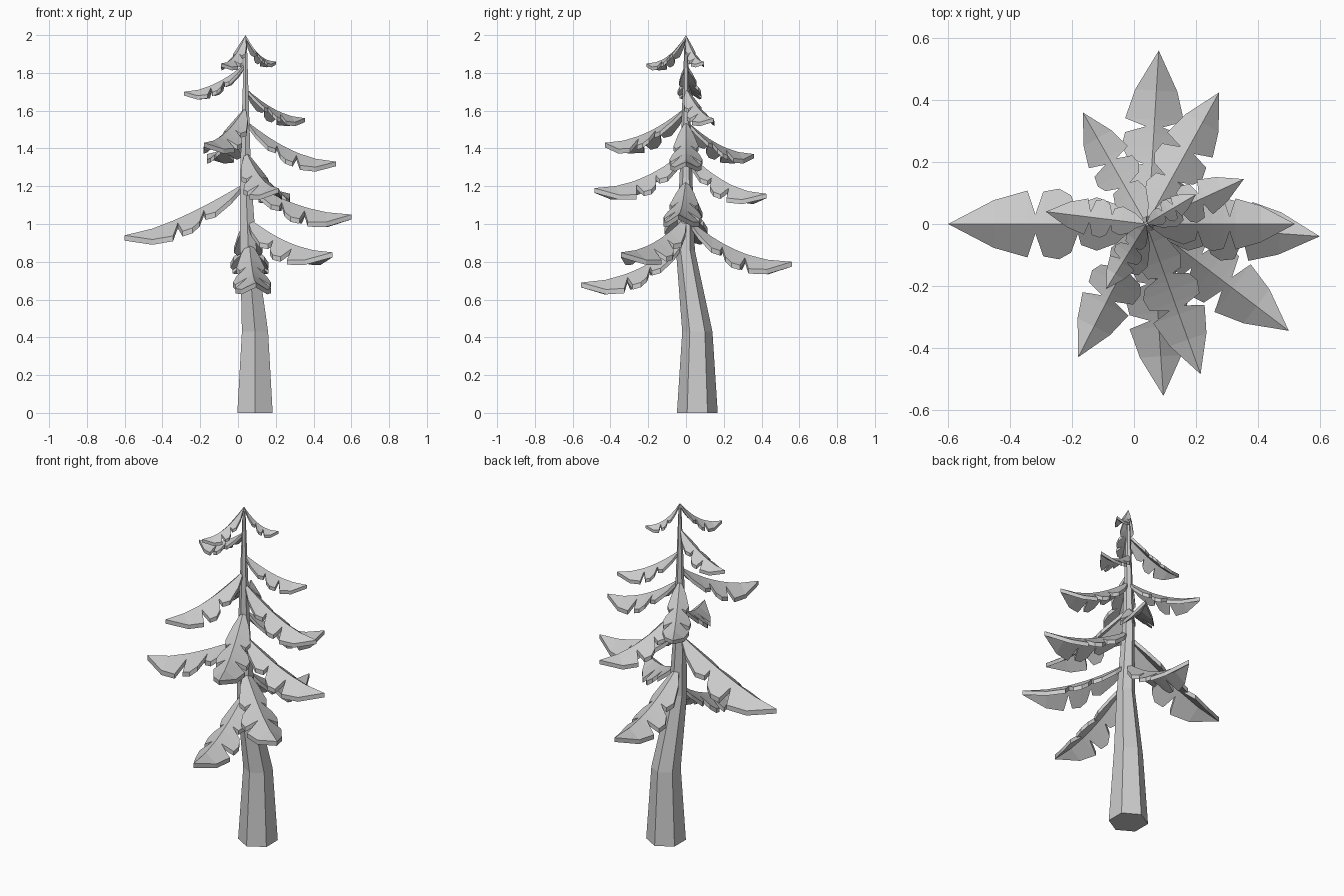
import bpy, bmesh, math
from mathutils import Vector

cube = bpy.data.objects.get("Cube")
if cube:
    bpy.data.objects.remove(cube, do_unlink=True)

grey = bpy.data.materials.new("plain_grey")
grey.use_nodes = True
colour = (0.6, 0.6, 0.6, 1)
grey.diffuse_color = colour
grey.node_tree.nodes["Principled BSDF"].inputs["Base Color"].default_value = colour


def finish(bm, name):
    bmesh.ops.remove_doubles(bm, verts=bm.verts, dist=0.0001)
    bmesh.ops.recalc_face_normals(bm, faces=bm.faces)
    mesh = bpy.data.meshes.new(name)
    bm.to_mesh(mesh)
    bm.free()
    mesh.materials.append(grey)
    obj = bpy.data.objects.new(name, mesh)
    bpy.context.collection.objects.link(obj)
    return obj


# Six-sided trunk, bent and tapering: x, y, z, radius of each ring
def build_trunk():
    rings = [(0.09, 0.06, 0, 0.108), (0.09, 0.06, 0.43, 0.08),
             (0.055, -0.003, 0.86, 0.05), (0.04, 0, 1.25, 0.034),
             (0.04, 0, 1.97, 0.008)]
    bm = bmesh.new()
    loops = []
    for x, y, z, r in rings:
        angles = [math.pi / 2 + i * math.pi / 3 for i in range(6)]
        loops.append([bm.verts.new((x + r * math.cos(a), y + r * math.sin(a), z))
                      for a in angles])
    for low, high in zip(loops, loops[1:]):
        for i in range(6):
            j = (i + 1) % 6
            bm.faces.new((low[i], low[j], high[j], high[i]))
    bm.faces.new(loops[0])
    bm.faces.new(loops[-1])
    finish(bm, "trunk")


# Notched half outline of a bough: distance along it, half width
OUTLINE = [(0, 0), (0.12, 0.09), (0.25, 0.14), (0.33, 0.11), (0.345, 0.05),
           (0.38, 0.15), (0.44, 0.185), (0.52, 0.17), (0.56, 0.05),
           (0.6, 0.175), (0.77, 0.125), (1, 0)]


# Drooping roof-shaped bough, from the trunk to its tip
def build_bough(name, root, tip, curve):
    root, tip = Vector(root), Vector(tip)
    run = Vector((tip.x - root.x, tip.y - root.y, 0))
    length = run.length
    across = Vector((-run.y, run.x, 0)) / length
    thick = Vector((0, 0, 0.012 + 0.025 * length))
    size = 0.9 * length + 0.04
    bm = bmesh.new()

    def point(t, w):
        p = root + run * t + across * w
        p.z = root.z + (tip.z - root.z) * (1 - (1 - t) ** curve) - 0.75 * abs(w)
        return p

    for side in (-1, 1):
        rows = []
        for t, w in OUTLINE:
            ridge, edge = point(t, 0), point(t, side * w * size)
            rows.append([bm.verts.new(p) for p in
                         (ridge, edge, edge - thick, ridge - thick)])
        # Top, rim and underside strips
        for a, b in zip(rows, rows[1:]):
            for i in range(3):
                bm.faces.new((a[i], a[i + 1], b[i + 1], b[i]))
    finish(bm, name)


build_trunk()

# Root height, tip position, sag of the curve
boughs = [
    (0.92, (0.095, -0.555, 0.69), 1.9),
    (1.04, (0.5, -0.345, 0.85), 1.9),
    (1.04, (0.08, 0.56, 0.8), 2.1),
    (1.22, (-0.6, 0, 0.94), 1.4),
    (1.24, (0.6, -0.04, 1.05), 1.9),
    (1.39, (0.215, -0.485, 1.19), 2),
    (1.39, (0.275, 0.425, 1.16), 1.9),
    (1.55, (0.52, 0, 1.33), 1.8),
    (1.55, (-0.165, 0.36, 1.37), 1.9),
    (1.62, (-0.18, -0.43, 1.43), 1.9),
    (1.72, (0.355, 0.145, 1.56), 1.8),
    (1.85, (-0.285, 0.04, 1.7), 1.8),
    (2, (0.2, 0.095, 1.86), 2.2),
    (2, (-0.09, -0.21, 1.85), 2.2),
]
for n, (height, tip, curve) in enumerate(boughs, 1):
    root_x = 0.04 + max(0, 1.1 - height) * 0.1
    build_bough(f"bough_{n}", (root_x, 0, height), tip, curve)
